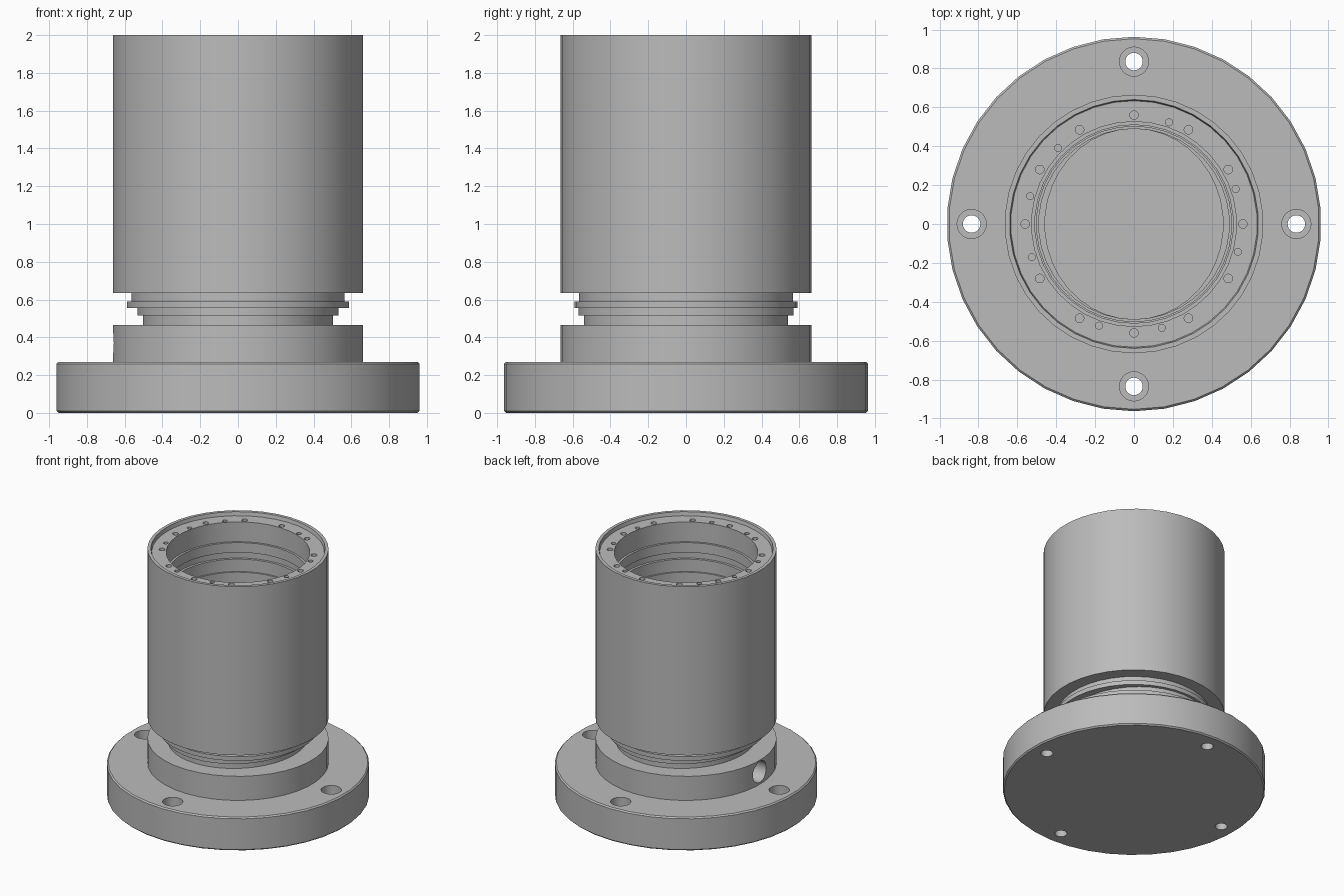
import bpy, bmesh, math
from mathutils import Matrix

default = bpy.data.objects.get("Cube")
if default:
    bpy.data.objects.remove(default, do_unlink=True)

steel = bpy.data.materials.new("machined_grey")
steel.use_nodes = True
GREY = (0.5, 0.5, 0.5, 1)
steel.diffuse_color = GREY
steel.node_tree.nodes["Principled BSDF"].inputs["Base Color"].default_value = GREY

SIDES = 38


def new_object(name, bm):
    bmesh.ops.recalc_face_normals(bm, faces=bm.faces)
    mesh = bpy.data.meshes.new(name)
    bm.to_mesh(mesh)
    bm.free()
    mesh.materials.append(steel)
    obj = bpy.data.objects.new(name, mesh)
    bpy.context.collection.objects.link(obj)
    return obj


def lathe(name, profile, squash=1.0):
    """Turn a closed (radius, height) profile around z; radius 0 becomes a pole."""
    bm = bmesh.new()
    rings = []
    for r, z in profile:
        if r == 0:
            rings.append([bm.verts.new((0, 0, z))] * SIDES)
            continue
        ring = []
        for i in range(SIDES):
            a = math.pi / 2 + math.tau * i / SIDES
            ring.append(bm.verts.new((r * squash * math.cos(a), r * math.sin(a), z)))
        rings.append(ring)
    for lower, upper in zip(rings, rings[1:] + rings[:1]):
        for i in range(SIDES):
            j = (i + 1) % SIDES
            corners = list(dict.fromkeys((lower[i], lower[j], upper[j], upper[i])))
            if len(corners) > 2:
                bm.faces.new(corners)
    return new_object(name, bm)


def drill(bm, radius, depth, place):
    bmesh.ops.create_cone(bm, cap_ends=True, segments=24, radius1=radius,
                          radius2=radius, depth=depth, matrix=place)


def polar(r, degrees, z):
    a = math.radians(degrees)
    return Matrix.Translation((r * math.cos(a), r * math.sin(a), z))


def cut(target, bm):
    cutter = new_object("hole_cutter", bm)
    cutter.hide_render = True
    mod = target.modifiers.new("holes", 'BOOLEAN')
    mod.operation = 'DIFFERENCE'
    mod.solver = 'EXACT'
    mod.object = cutter
    bpy.context.view_layer.objects.active = target
    bpy.ops.object.modifier_apply(modifier=mod.name)
    bpy.data.objects.remove(cutter, do_unlink=True)


# Base flange with raised collar and open pocket
base = lathe("base_flange", [
    (0, 0), (0.953, 0), (0.963, 0.01), (0.963, 0.26), (0.953, 0.27),
    (0.665, 0.27), (0.665, 0.465), (0.49, 0.465), (0.49, 0.28), (0, 0.28)])

# Bolt holes through the flange, then their counterbores
for radius, depth, z in ((0.045, 1, 0.1), (0.075, 0.3, 0.3)):
    bm = bmesh.new()
    for k in range(4):
        drill(bm, radius, depth, polar(0.835, 90 * k, z))
    cut(base, bm)

# Side port in the collar
bm = bmesh.new()
drill(bm, 0.085, 0.4, Matrix.Translation((-0.6, 0, 0.37)) @ Matrix.Rotation(math.pi / 2, 4, 'Y'))
cut(base, bm)

# Stepped neck: lower rings slightly narrower across x
parts = [base]
for name, outer, low, high, squash in (
        ("neck_lower_ring", 0.54, 0.465, 0.515, 0.935),
        ("neck_middle_ring", 0.57, 0.515, 0.555, 0.935),
        ("neck_shoulder", 0.59, 0.555, 0.59, 1),
        ("neck_upper_ring", 0.567, 0.59, 0.635, 1)):
    parts.append(lathe(name, [(0.49, low), (outer, low), (outer, high), (0.49, high)], squash))

# Barrel with lip, recessed top ring and stepped bore
barrel = lathe("barrel", [
    (0.49, 0.635), (0.665, 0.635), (0.665, 2), (0.64, 2), (0.634, 1.97),
    (0.527, 1.97), (0.527, 1.81), (0.51, 1.81), (0.51, 1.73), (0.522, 1.73),
    (0.522, 1.68), (0.502, 1.68), (0.502, 1.58), (0.49, 1.58)])
parts.append(barrel)

# Blind screw holes and small pin holes in the top ring
bm = bmesh.new()
for k in range(12):
    drill(bm, 0.022, 0.2, polar(0.56, 30 * k, 1.98))
for angle in (19, 71, 135, 165, 198, 251, 285, 345):
    drill(bm, 0.018, 0.16, polar(0.553, angle, 1.98))
cut(barrel, bm)

# Smooth turned surfaces, crisp edges
bpy.ops.object.select_all(action='DESELECT')
for obj in parts:
    obj.select_set(True)
bpy.context.view_layer.objects.active = barrel
bpy.ops.object.shade_smooth_by_angle(angle=math.radians(30))
